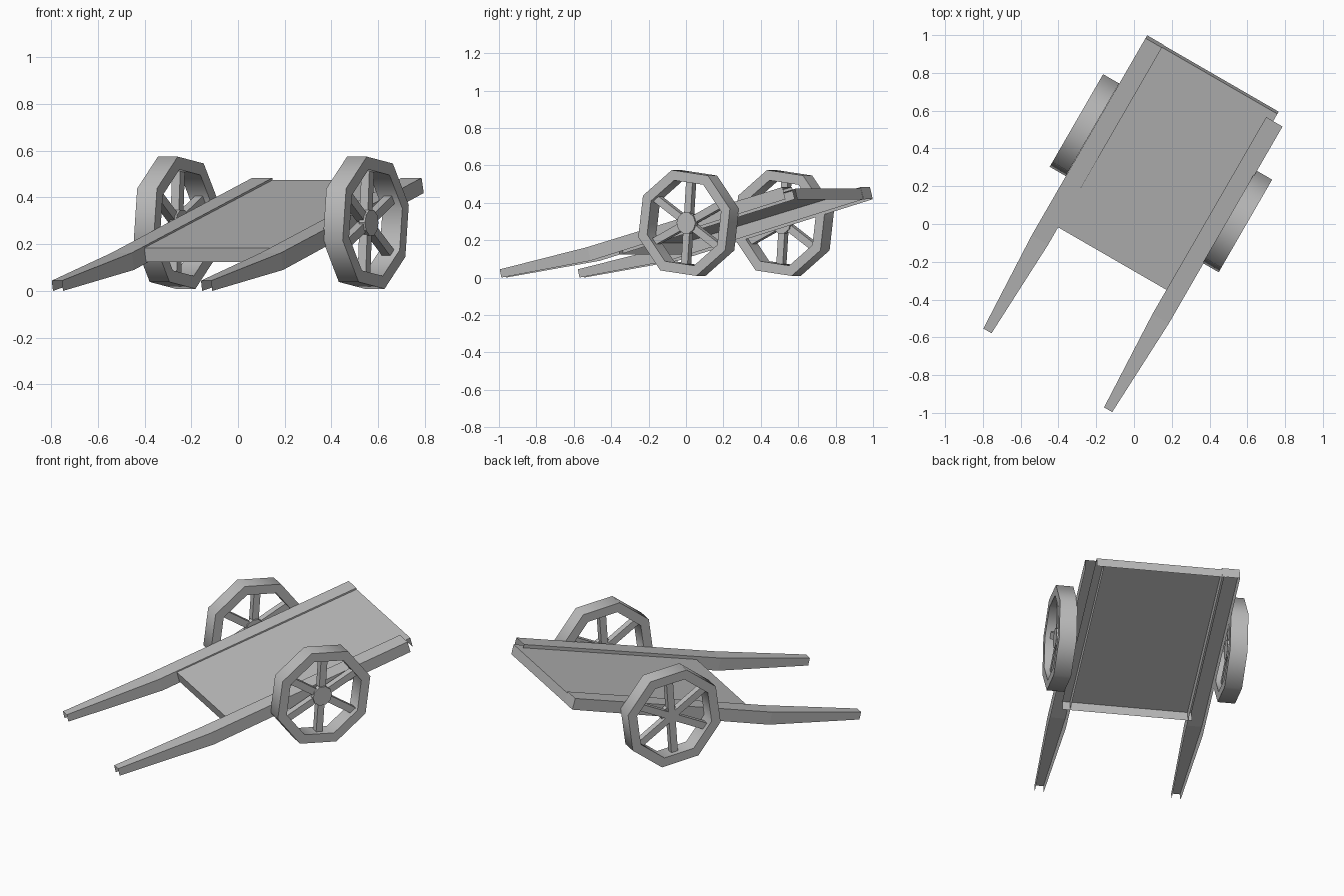
import bpy, bmesh
from math import radians, sin, cos
from mathutils import Matrix

if "Cube" in bpy.data.objects:
    bpy.data.objects.remove(bpy.data.objects["Cube"])

grey = bpy.data.materials.new("plain_grey")
grey.use_nodes = True
COLOUR = (0.5, 0.5, 0.5, 1)
grey.diffuse_color = COLOUR
grey.node_tree.nodes["Principled BSDF"].inputs["Base Color"].default_value = COLOUR

# The cart is laid out along y, then turned about the vertical
TURN = Matrix.Rotation(radians(-30), 4, "Z")


def finish(name, bm, place=Matrix()):
    bmesh.ops.recalc_face_normals(bm, faces=bm.faces)
    mesh = bpy.data.meshes.new(name)
    bm.to_mesh(mesh)
    bm.free()
    mesh.materials.append(grey)
    obj = bpy.data.objects.new(name, mesh)
    obj.matrix_world = TURN @ place
    bpy.context.collection.objects.link(obj)
    return obj


def skin(bm, loops, closed=False):
    """Skin quads between equal loops: an open sheet, or a closed ring."""
    rows = [[bm.verts.new(p) for p in loop] for loop in loops]
    skip = 0 if closed else 1
    for k in range(len(rows) - skip):
        a, b = rows[k], rows[(k + 1) % len(rows)]
        for i in range(len(a) - skip):
            j = (i + 1) % len(a)
            bm.faces.new((a[i], a[j], b[j], b[i]))
    return rows


def side_beam(name, place, capped):
    """Hollow channel, open below: tapered handle, bend, straight rear."""
    stations = [(0.025, (-0.92, 0.044), (-0.91, 0.0)),
                (0.05, (-0.365, 0.163), (-0.345, 0.09)),
                (0.05, (0.84, 0.484), (0.858, 0.419))]
    bm = bmesh.new()
    rows = skin(bm, [[(-w, *low), (-w, *top), (w, *top), (w, *low)]
                     for w, top, low in stations])
    if capped:
        bm.faces.new(rows[-1])
    finish(name, bm, Matrix.Translation(place))


side_beam("right_beam", (0.373, 0, 0), capped=False)
side_beam("left_beam", (-0.389, 0.042, 0), capped=True)

# Sloping bed: a sheet folded down at front and rear, open below
bm = bmesh.new()
fold = [(-0.2, 0.124), (-0.216, 0.184), (0.884, 0.475), (0.898, 0.418)]
skin(bm, [[(x, *p) for p in fold] for x in (-0.362, 0.366)])
finish("bed", bm)


def wheel(side, centre):
    place = Matrix.Translation(centre)

    # Octagonal rim with a smooth tread
    bm = bmesh.new()
    profile = [(-0.049, 0.293), (0.049, 0.293), (0.049, 0.236), (-0.049, 0.236)]
    angles = [radians(15 + 45 * k) for k in range(8)]
    skin(bm, [[(x, r * cos(a), r * sin(a)) for x, r in profile]
              for a in angles], closed=True)
    rim = finish(side + "_wheel_rim", bm, place)
    bpy.ops.object.select_all(action="DESELECT")
    rim.select_set(True)
    bpy.context.view_layer.objects.active = rim
    bpy.ops.object.shade_smooth_by_angle(angle=radians(60))

    # Six square spokes
    bm = bmesh.new()
    for k in range(6):
        m = (Matrix.Rotation(radians(26 + 60 * k), 4, "X")
             @ Matrix.Translation((0, 0.12, 0))
             @ Matrix.Diagonal((0.04, 0.24, 0.04, 1)))
        bmesh.ops.create_cube(bm, size=1, matrix=m)
    finish(side + "_wheel_spokes", bm, place)

    # Hub disc
    bm = bmesh.new()
    m = Matrix.Translation((0.014, 0, 0)) @ Matrix.Rotation(radians(90), 4, "Y")
    bmesh.ops.create_cone(bm, cap_ends=True, segments=10, radius1=0.058,
                          radius2=0.058, depth=0.03, matrix=m)
    finish(side + "_wheel_hub", bm, place)


wheel("right", (0.467, 0.286, 0.292))
wheel("left", (-0.489, 0.322, 0.292))
